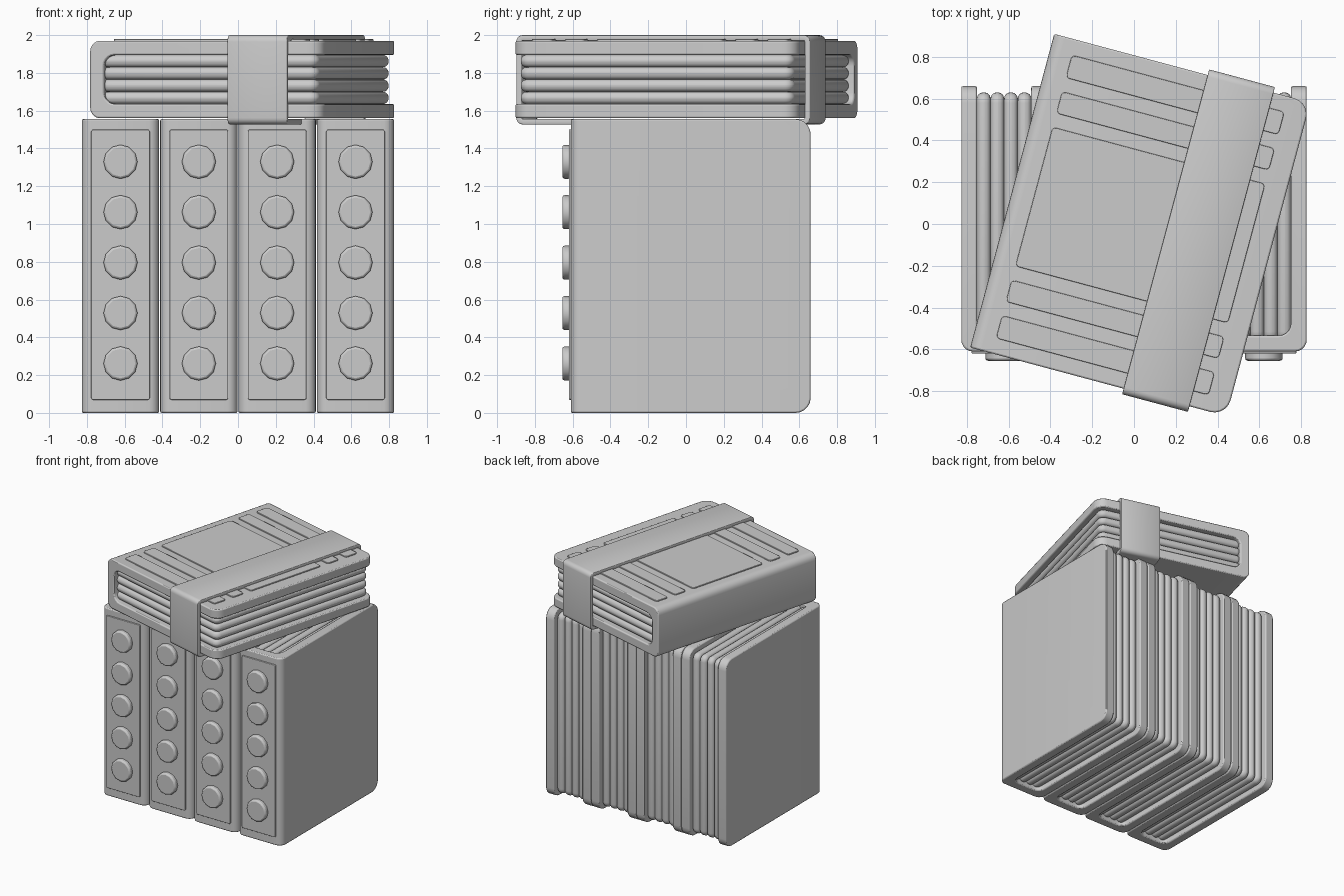
import bpy, bmesh
from math import sin, cos, pi, radians
from mathutils import Matrix, Vector

cube = bpy.data.objects.get("Cube")
if cube:
    bpy.data.objects.remove(cube)

grey = bpy.data.materials.new("plain grey")
grey.use_nodes = True
COLOUR = (0.6, 0.6, 0.6, 1)
grey.diffuse_color = COLOUR
grey.node_tree.nodes["Principled BSDF"].inputs["Base Color"].default_value = COLOUR

# Book size: half width (spine to fore edge), half length, half thickness
W, L, T = 0.635, 0.7775, 0.205
COVER = 0.075


def axes(a, b, c):
    """Matrix sending profile axes and depth to the given local axes."""
    return Matrix((a, b, c)).transposed().to_4x4()


X, Y, Z = Vector((1, 0, 0)), Vector((0, 1, 0)), Vector((0, 0, 1))
ALONG_X, ALONG_Y, ALONG_Z = axes(Y, Z, X), axes(X, Z, Y), axes(X, Y, Z)


def rounded(corners, steps=5):
    """Outline with right-angled corners given as (a, b, radius)."""
    out, n = [], len(corners)
    for i, (a, b, r) in enumerate(corners):
        p = Vector((a, b))
        if not r:
            out.append(p)
            continue
        u = (Vector(corners[i - 1][:2]) - p).normalized()
        v = (Vector(corners[(i + 1) % n][:2]) - p).normalized()
        for k in range(steps + 1):
            t = pi / 2 * k / steps
            out.append(p + r * (u * (1 - sin(t)) + v * (1 - cos(t))))
    return out


def rectangle(a0, a1, b0, b1, r):
    return rounded([(a0, b0, r), (a1, b0, r), (a1, b1, r), (a0, b1, r)])


def prism(name, outline, lo, hi, matrix, bevel, segments=2, fore_radius=0, wall=0):
    """Extrude an outline; a wall thickness makes it an open band."""
    bm = bmesh.new()
    ends = [[bm.verts.new((p[0], p[1], c)) for p in outline] for c in (lo, hi)]
    n = len(outline)
    for i in range(n):
        j = (i + 1) % n
        bm.faces.new((ends[0][i], ends[0][j], ends[1][j], ends[1][i]))
    if not wall:
        bm.faces.new(ends[0][::-1])
        bm.faces.new(ends[1])
    if fore_radius:
        edge = [e for e in bm.edges
                if all(abs(v.co.x - W) < 1e-4 for v in e.verts)
                and abs(e.verts[0].co.z - e.verts[1].co.z) < 1e-4]
        bmesh.ops.bevel(bm, geom=edge, offset=fore_radius, segments=5,
                        profile=0.5, affect='EDGES')
    bm.transform(matrix)
    bmesh.ops.recalc_face_normals(bm, faces=bm.faces)
    mesh = bpy.data.meshes.new(name)
    bm.to_mesh(mesh)
    bm.free()
    mesh.materials.append(grey)
    obj = bpy.data.objects.new(name, mesh)
    bpy.context.collection.objects.link(obj)
    if wall:
        solid = obj.modifiers.new("Wall", 'SOLIDIFY')
        solid.thickness, solid.offset = wall, -1
    mod = obj.modifiers.new("Bevel", 'BEVEL')
    mod.width, mod.segments = bevel, segments
    mod.limit_method, mod.angle_limit = 'ANGLE', radians(40)
    bpy.ops.object.select_all(action='DESELECT')
    obj.select_set(True)
    bpy.context.view_layer.objects.active = obj
    bpy.ops.object.shade_smooth_by_angle(angle=radians(35))
    return obj


def book(name, place):
    # Wrapped cover with rounded spine
    inner = T - COVER
    spine = -W + COVER
    outline = rounded([
        (W, T, 0), (-W, T, 0.055), (-W, -T, 0.055), (W, -T, 0),
        (W, -inner, 0), (spine, -inner, 0.06), (spine, inner, 0.06), (W, inner, 0)])
    prism(name + "_cover", outline, -L, L, place @ ALONG_Y, 0.008, fore_radius=0.08)
    # Four soft-edged bundles of pages
    step = inner / 2
    for i in range(4):
        z = -inner + i * step
        prism(f"{name}_pages_{i + 1}", rectangle(spine - 0.03, W - 0.03, -0.75, 0.75, 0.05),
              z, z + step, place @ ALONG_Z, step * 0.45, segments=4)


# Four standing books, spines to the front
for i in range(4):
    name = f"standing_book_{i + 1}"
    place = Matrix.Translation((0.4147 * (i - 1.5), 0.025, L)) @ axes(Y, Z, X)
    book(name, place)
    prism(name + "_spine_panel", rectangle(-0.708, 0.722, -0.155, 0.155, 0.01),
          -W - 0.01, -W + 0.02, place @ ALONG_X, 0.003)
    for k in range(5):
        centre = 0.018 + 0.267 * (k - 2)
        disc = [(centre + 0.09 * cos(pi * s / 6), 0.09 * sin(pi * s / 6)) for s in range(12)]
        prism(f"{name}_stud_{k + 1}", disc, -W - 0.045, -W, place @ ALONG_X, 0.012)

# Turned book lying on top
place = Matrix.Translation((0.03, -0.005, 1.765)) @ Matrix.Rotation(radians(-15), 4, 'Z')
book("lying_book", place)

# Raised panels on its upper cover
for i, (y0, y1) in enumerate([(0.589, 0.702), (0.413, 0.521), (-0.345, 0.345),
                              (-0.521, -0.413), (-0.702, -0.589)]):
    prism(f"cover_panel_{i + 1}", rectangle(-0.527, 0.527, y0, y1, 0.02),
          T - 0.01, T + 0.009, place @ ALONG_Z, 0.003)

# Band around the lying book
prism("strap", rectangle(-0.805, 0.805, -0.238, 0.235, 0.035), 0.126, 0.452,
      place @ ALONG_X, 0.004, wall=0.029)
